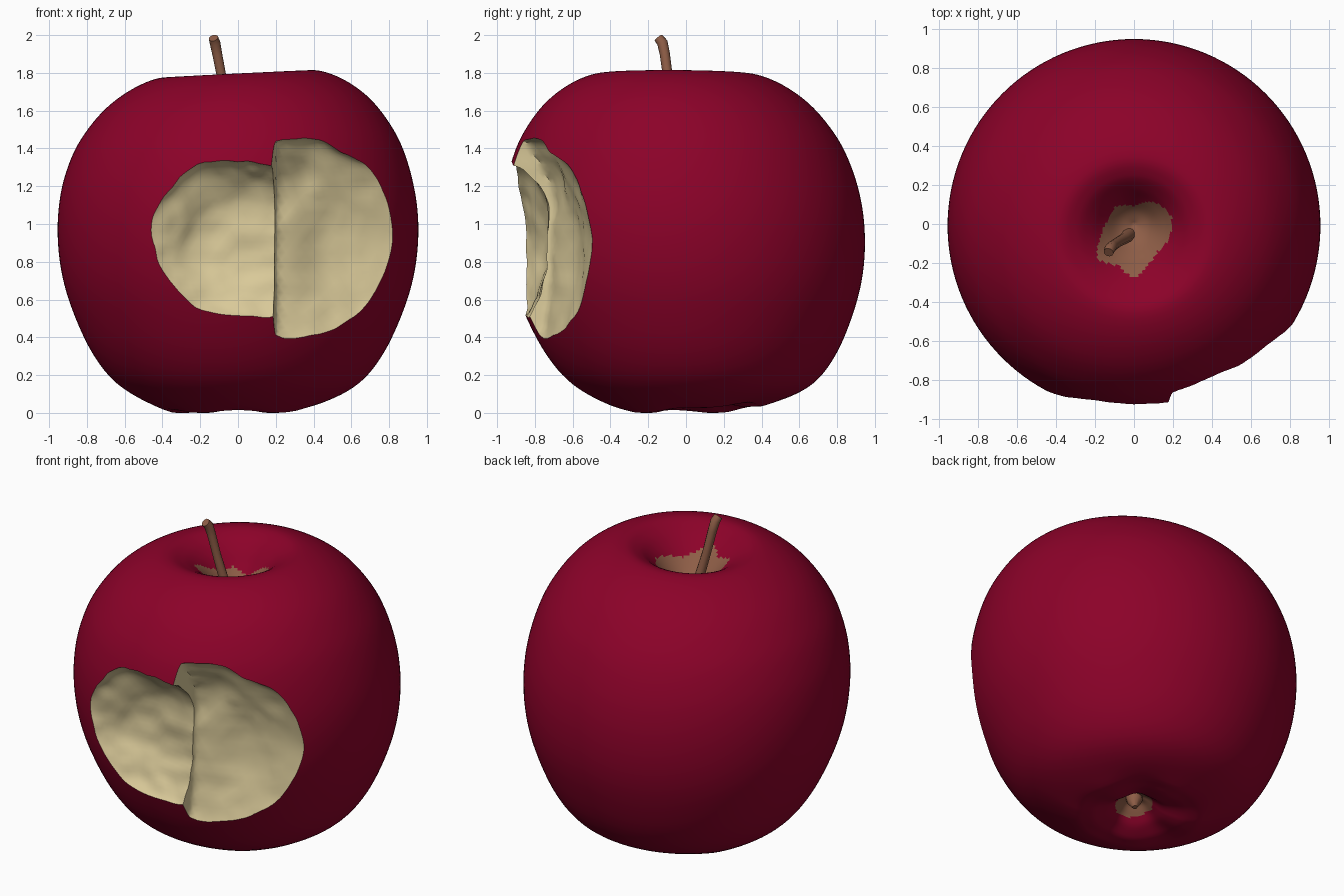
import bpy, bmesh, math
from mathutils import Vector, noise

if "Cube" in bpy.data.objects:
    bpy.data.objects.remove(bpy.data.objects["Cube"])


def material(name, rgb):
    m = bpy.data.materials.new(name)
    m.diffuse_color = (*rgb, 1)
    m.use_nodes = True
    m.node_tree.nodes["Principled BSDF"].inputs["Base Color"].default_value = m.diffuse_color
    return m


SKIN = material("red_skin", (0.262, 0.0005, 0.022))
FLESH = material("cream_flesh", (0.70, 0.59, 0.32))
BROWN = material("stem_brown", (0.27, 0.11, 0.062))


def make_object(name, bm, mats):
    bmesh.ops.recalc_face_normals(bm, faces=bm.faces)
    me = bpy.data.meshes.new(name)
    bm.to_mesh(me)
    bm.free()
    for m in mats:
        me.materials.append(m)
    ob = bpy.data.objects.new(name, me)
    bpy.context.collection.objects.link(ob)
    return ob


def activate(ob):
    bpy.ops.object.select_all(action='DESELECT')
    ob.select_set(True)
    bpy.context.view_layer.objects.active = ob


def smooth_profile(pts, steps):
    """Catmull-Rom through the (radius, height) points."""
    p = [Vector(q) for q in pts]
    p = [2 * p[0] - p[1]] + p + [2 * p[-1] - p[-2]]
    out = []
    for i in range(1, len(p) - 2):
        a, b, c, d = p[i - 1:i + 3]
        for k in range(steps):
            t = k / steps
            out.append(0.5 * (2 * b + (c - a) * t + (2 * a - 5 * b + 4 * c - d) * t * t
                              + (3 * b - a - 3 * c + d) * t ** 3))
    return out + [p[-2]]


# Apple body: revolved profile, from the calyx hollow up to the stem hollow
PROFILE = [(0, .155), (.06, .14), (.11, .095), (.18, .035), (.31, -.005), (.45, .04), (.64, .155),
           (.77, .315), (.875, .54), (.935, .75), (.955, .97), (.935, 1.18), (.875, 1.38),
           (.79, 1.53), (.68, 1.655), (.54, 1.75), (.40, 1.795), (.30, 1.765), (.22, 1.705),
           (.15, 1.63), (.08, 1.56), (0, 1.52)]
N = 128


def place(r, z, a):
    x, y = r * math.cos(a), r * math.sin(a)
    if z < 0.5:                                              # five lobes underneath
        notch = 0.5 + 0.5 * math.cos(5 * (a + math.pi / 2))
        back = max(0, math.cos(a - math.radians(60)))
        z += 0.022 * notch * math.exp(-((r - 0.25) / 0.15) ** 2)
        z += 0.04 * back * math.exp(-((r - 0.33) / 0.2) ** 2)
    top = max(0, (z - 1.2) / 0.6)
    z += top * (0.05 * x - 0.005 * y)                        # slightly uneven shoulders
    return Vector((x, y - 0.055 * (z - 0.8) * min(1, r / 0.3), z))


bm = bmesh.new()
prof = smooth_profile(PROFILE, 6)
low = bm.verts.new(place(0, prof[0].y, 0))
high = bm.verts.new(place(0, prof[-1].y, 0))
rings = [[bm.verts.new(place(q.x, max(q.y, 0), 2 * math.pi * i / N)) for i in range(N)]
         for q in prof[1:-1]]
for i in range(N):
    j = (i + 1) % N
    bm.faces.new((low, rings[0][j], rings[0][i]))
    bm.faces.new((high, rings[-1][i], rings[-1][j]))
    for r0, r1 in zip(rings, rings[1:]):
        bm.faces.new((r0[i], r0[j], r1[j], r1[i]))

# Brown ragged patches in both hollows (radius every 30 degrees)
RAGGED = [.18, .22, .21, .16, .185, .16, .17, .215, .16, .205, .15, .14]
for f in bm.faces:
    c = f.calc_center_median()
    s = math.atan2(c.y + 0.07, c.x) / (2 * math.pi) % 1 * 12
    k, t = int(s) % 12, s % 1
    edge = RAGGED[k] * (1 - t) + RAGGED[(k + 1) % 12] * t
    if (c.z > 1.3 and math.hypot(c.x, c.y + 0.07) < edge) or \
            (c.z < 0.4 and math.hypot(c.x, c.y) < 0.11):
        f.material_index = 2
apple = make_object("apple_body", bm, (SKIN, FLESH, BROWN))


# Bite: two uneven ellipsoid cutters carrying the flesh colour
def bite(name, centre, radii, turn, wall=None):
    b = bmesh.new()
    bmesh.ops.create_icosphere(b, subdivisions=5, radius=1)
    ca, sa = math.cos(turn), math.sin(turn)
    for v in b.verts:
        x, y, z = (v.co[k] * radii[k] for k in range(3))
        p = Vector((x * ca - y * sa, x * sa + y * ca, z)) + Vector(centre)
        p += v.co * (0.035 * noise.noise(p * 4) + 0.012 * noise.noise(p * 11))
        if wall is not None and p.x < wall:
            p.x = wall + 0.1 * (p.x - wall)
        v.co = p
    for f in b.faces:
        f.material_index = 1
    cutter = make_object(name, b, (SKIN, FLESH, BROWN))
    cutter.hide_render = True
    activate(apple)
    mod = apple.modifiers.new(name, 'BOOLEAN')
    mod.operation, mod.solver, mod.object = 'DIFFERENCE', 'EXACT', cutter
    bpy.ops.object.modifier_apply(modifier=mod.name)
    bpy.data.objects.remove(cutter, do_unlink=True)


bite("bite_left", (0.05, -0.92, 0.905), (0.57, 0.20, 0.44), 0.03)
bite("bite_right", (0.30, -0.83, 0.885), (0.71, 0.165, 0.565), 0.42, wall=0.20)
activate(apple)
bpy.ops.object.shade_smooth_by_angle(angle=math.radians(42))


# Stem: bent tapered tube
def tube(name, pts, sides=12):
    cu = bpy.data.curves.new(name, 'CURVE')
    cu.dimensions, cu.bevel_depth, cu.use_fill_caps = '3D', 1.0, True
    cu.bevel_resolution = sides // 4
    sp = cu.splines.new('POLY')
    sp.points.add(len(pts) - 1)
    for p, (x, y, z, r) in zip(sp.points, pts):
        p.co, p.radius = (x, y, z, 1), r
    cu.materials.append(BROWN)
    ob = bpy.data.objects.new(name, cu)
    bpy.context.collection.objects.link(ob)
    activate(ob)
    bpy.ops.object.convert(target='MESH')
    bpy.ops.object.shade_smooth_by_angle(angle=math.radians(40))


tube("stem", [(-.02, -.05, 1.50, .036), (-.05, -.075, 1.62, .029), (-.085, -.095, 1.77, .026),
              (-.11, -.112, 1.90, .027), (-.122, -.125, 1.96, .029), (-.13, -.145, 1.985, .026)])

# Calyx: dried bud in the bottom hollow
tube("calyx_bud", [(0, 0, .17, .055), (.005, .01, .12, .045), (.01, .02, .075, .015)])
